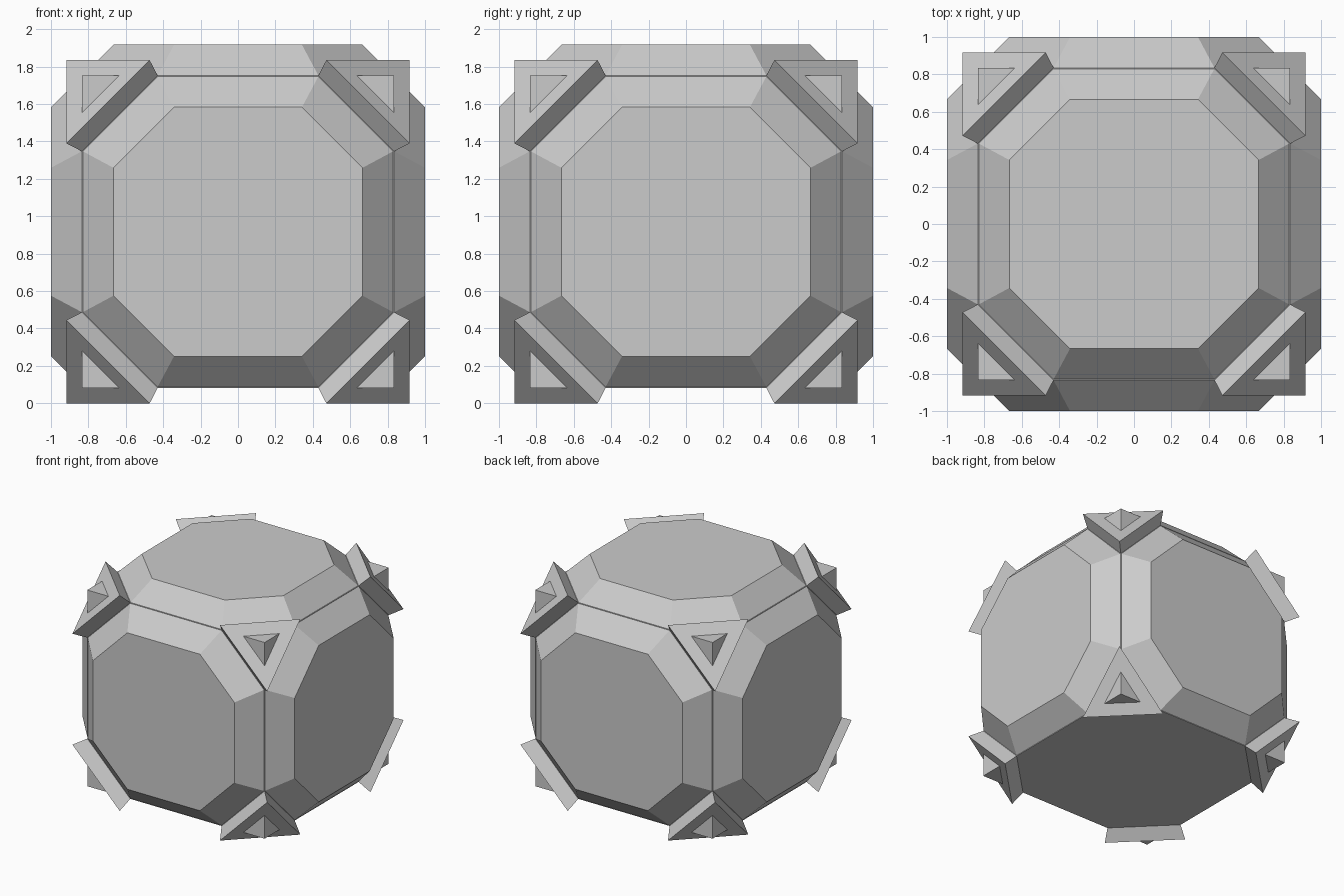
import bpy, bmesh
from math import radians
from itertools import product
from mathutils import Matrix, Vector

if "Cube" in bpy.data.objects:
    bpy.data.objects.remove(bpy.data.objects["Cube"])

CZ = 0.917      # height of the cube's centre
CORE = 0.835    # half size of the inner cube


def loft(name, lower, upper, matrix):
    """Closed solid between two matching rings of points."""
    bm = bmesh.new()
    a = [bm.verts.new(matrix @ Vector(p)) for p in lower]
    b = [bm.verts.new(matrix @ Vector(p)) for p in upper]
    n = len(a)
    bm.faces.new(a[::-1])
    bm.faces.new(b)
    for i in range(n):
        j = (i + 1) % n
        bm.faces.new((a[i], a[j], b[j], b[i]))
    bmesh.ops.recalc_face_normals(bm, faces=bm.faces)
    mesh = bpy.data.meshes.new(name)
    bm.to_mesh(mesh)
    bm.free()
    obj = bpy.data.objects.new(name, mesh)
    obj.location.z = CZ
    bpy.context.collection.objects.link(obj)
    return obj


def octagon(far, near, z):
    return [(far, -near, z), (far, near, z), (near, far, z), (-near, far, z),
            (-far, near, z), (-far, -near, z), (-near, -far, z), (near, -far, z)]


def corner_ring(short, long):
    return [(short, long, long), (long, short, long), (long, long, short)]


# inner cube: its corners poke through the corner plates, its base stays bare
bpy.ops.mesh.primitive_cube_add(size=2 * CORE, location=(0, 0, CZ))
bpy.context.object.name = "core_cube"

# bevelled octagonal panels on the top and the four sides
turns = {"top_panel": Matrix.Identity(4)}
for i, side in enumerate(("front", "right", "back", "left")):
    turns[side + "_panel"] = (Matrix.Rotation(radians(90 * i), 4, 'Z')
                              @ Matrix.Rotation(radians(90), 4, 'X'))
for name, turn in turns.items():
    loft(name, octagon(0.83, 0.43, CORE), octagon(0.666, 0.342, 1.0), turn)

# flared triangular plates on all eight corners
for sx, sy, sz in product((-1, 1), repeat=3):
    loft("corner_plate", corner_ring(0.43, CORE), corner_ring(0.472, 0.917),
         Matrix.Diagonal((sx, sy, sz, 1)))
